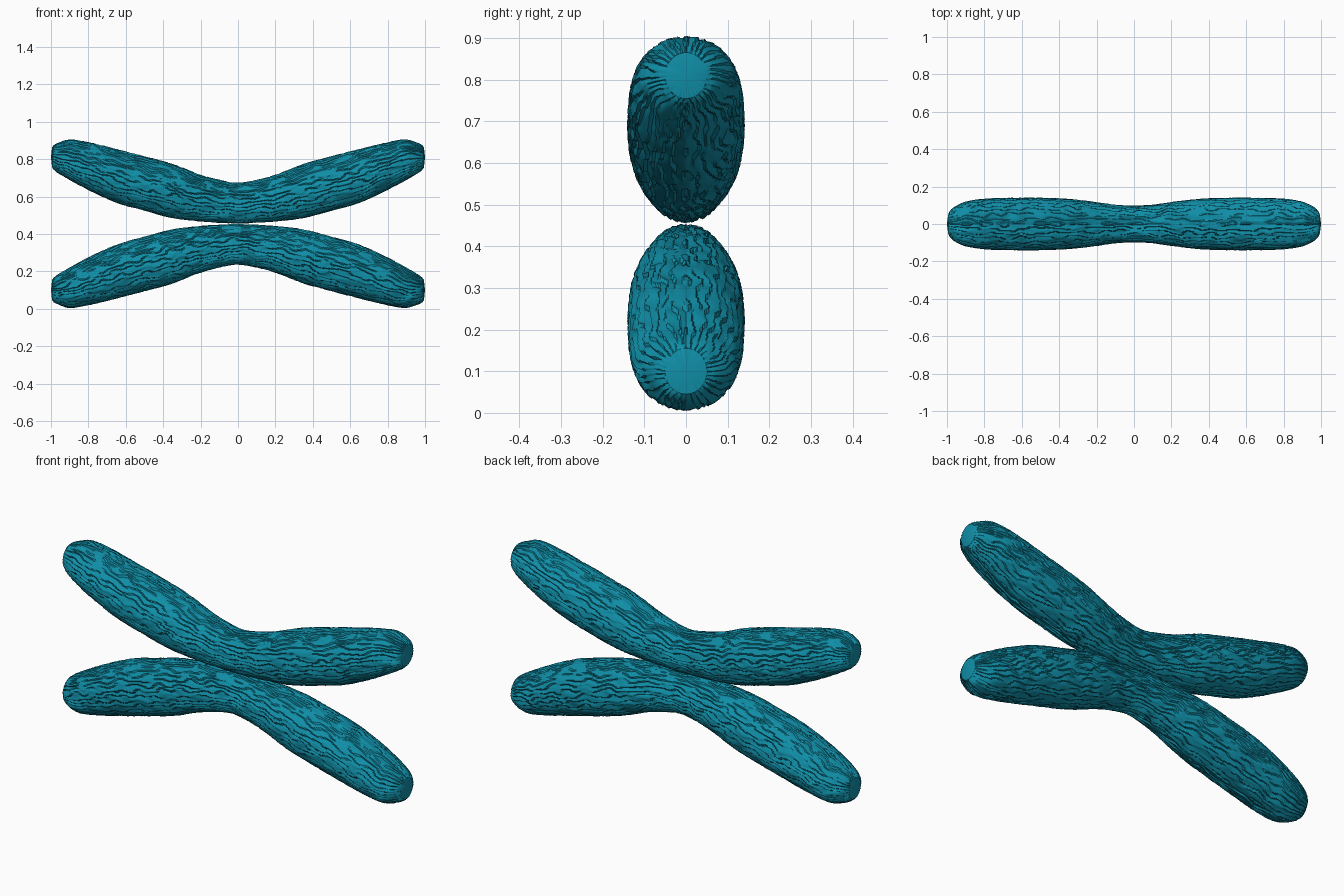
import bpy, bmesh, math
from mathutils import Vector, noise

cube = bpy.data.objects.get("Cube")
if cube:
    bpy.data.objects.remove(cube, do_unlink=True)

MID = 0.455      # height where the two rods touch
SIDES = 180      # vertices around a rod
ROWS = 16        # rows of scales from the top ridge to the underside

teal = bpy.data.materials.new("teal")
teal.use_nodes = True
colour = (0.005, 0.27, 0.385, 1)
teal.diffuse_color = colour
teal.node_tree.nodes["Principled BSDF"].inputs["Base Color"].default_value = colour

# Half of a rod, from waist to tip: x, centre z, half height, half depth
HALF = [
    (0, .565, .11, .099), (.1, .575, .116, .104), (.2, .592, .126, .118),
    (.35, .63, .146, .135), (.5, .67, .147, .141), (.65, .711, .145, .141),
    (.8, .763, .129, .136), (.9, .797, .109, .12), (.96, .806, .083, .093),
    (.985, .809, .067, .07), (.994, .81, .055, .05),
]
STATIONS = [(-x, z, h, d) for x, z, h, d in HALF[:0:-1]] + HALF


def smooth_stations():
    """Sample a smooth curve through the stations."""
    pts = [Vector(s) for s in STATIONS]
    rings = []
    for i in range(len(pts) - 1):
        a, b = pts[i], pts[i + 1]
        # tangents scaled by the uneven spacing
        ta = (b - pts[i - 1]) / (b[0] - pts[i - 1][0]) if i else (b - a) / (b[0] - a[0])
        last = i + 2 == len(pts)
        tb = (b - a) / (b[0] - a[0]) if last else (pts[i + 2] - a) / (pts[i + 2][0] - a[0])
        span = b[0] - a[0]
        steps = max(3, round(span / 0.0092))
        for k in range(steps):
            t = k / steps
            rings.append(a * (2*t**3 - 3*t*t + 1) + ta * span * (t**3 - 2*t*t + t)
                         + b * (3*t*t - 2*t**3) + tb * span * (t**3 - t*t))
    return rings + [pts[-1]]


def scale_depth(x, y, z, angle):
    """Depth below the surface of wavy, broken overlapping scales."""
    wave = noise.noise(Vector((x * 15, y * 22, z * 22)))
    patch = noise.noise(Vector((x * 11 + 7, y * 30, z * 30)))
    row = abs(angle) / math.pi * ROWS + 0.9 * wave
    strength = min(1, max(0.25, 0.75 + patch))
    return 0.011 * strength * (1 - row % 1)


def make_rod(name, side):
    bm = bmesh.new()
    rings = smooth_stations()
    loops = []
    for i, (x, zc, high, deep) in enumerate(rings):
        zc = MID + side * (zc - MID)
        plain = i in (0, len(rings) - 1)
        loop = []
        for k in range(SIDES):
            angle = 2 * math.pi * k / SIDES - math.pi
            s, c = math.sin(angle), math.cos(angle)
            d = 0 if plain else scale_depth(x, deep * s, zc + high * c, angle)
            loop.append(bm.verts.new((x, (deep - d) * s, zc + (high - d) * c)))
        loops.append(loop)
    for a, b in zip(loops, loops[1:]):
        for k in range(SIDES):
            n = (k + 1) % SIDES
            bm.faces.new((a[k], a[n], b[n], b[k]))
    # smooth, slightly domed tips
    for loop, x in ((loops[0], -1), (loops[-1], 1)):
        tip = bm.verts.new((x, 0, MID + side * (HALF[-1][1] - MID)))
        for k in range(SIDES):
            bm.faces.new((loop[k], loop[(k + 1) % SIDES], tip))
    bmesh.ops.recalc_face_normals(bm, faces=bm.faces)
    mesh = bpy.data.meshes.new(name)
    bm.to_mesh(mesh)
    bm.free()
    mesh.materials.append(teal)
    obj = bpy.data.objects.new(name, mesh)
    bpy.context.collection.objects.link(obj)
    bpy.ops.object.select_all(action='DESELECT')
    obj.select_set(True)
    bpy.context.view_layer.objects.active = obj
    bpy.ops.object.shade_smooth_by_angle(angle=math.radians(35))


make_rod("upper_rod", 1)
make_rod("lower_rod", -1)
